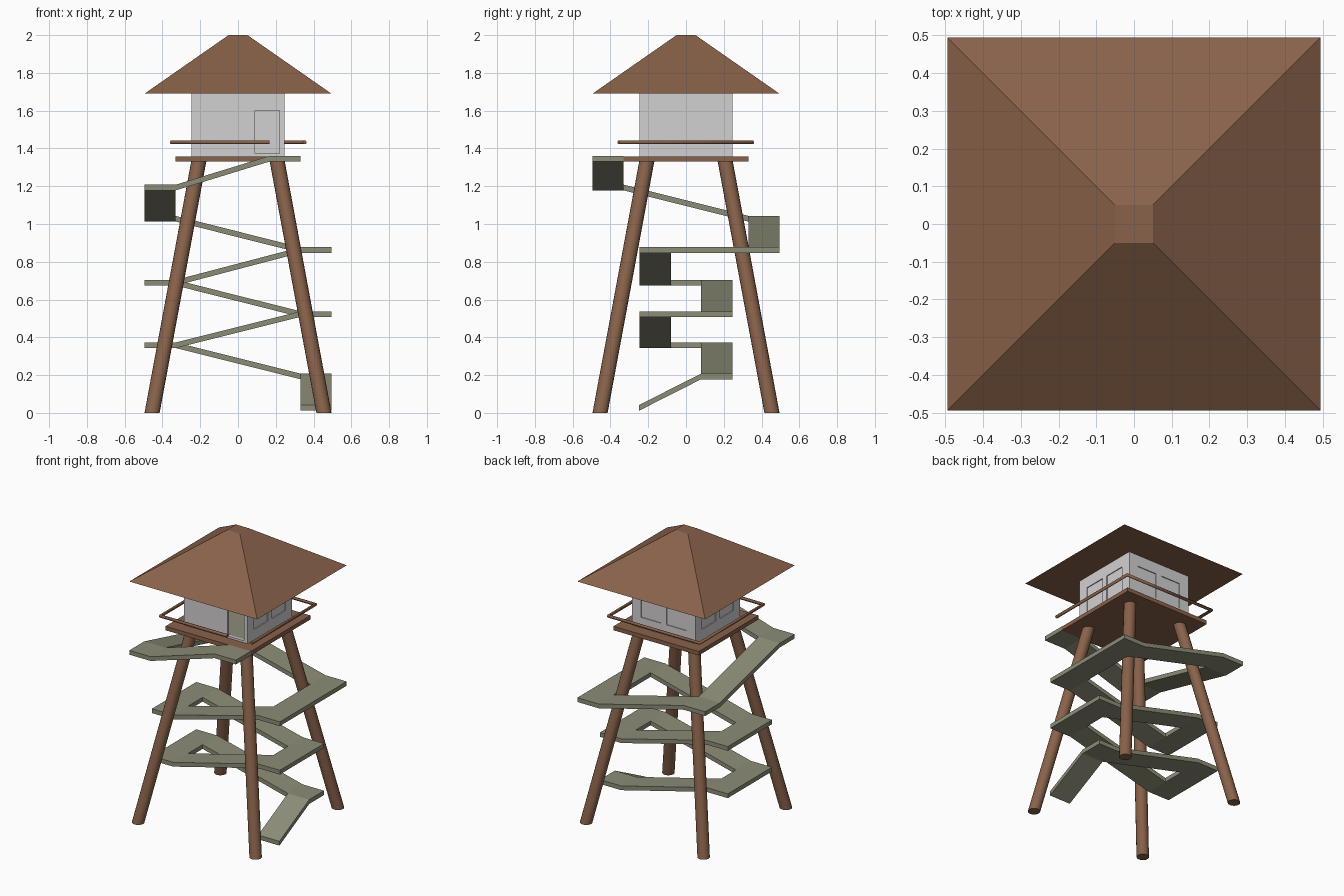
import bpy, bmesh, math
from mathutils import Vector, Matrix

if "Cube" in bpy.data.objects:
    bpy.data.objects.remove(bpy.data.objects["Cube"])


def material(name, rgb):
    m = bpy.data.materials.new(name)
    m.diffuse_color = (*rgb, 1)
    m.use_nodes = True
    m.node_tree.nodes["Principled BSDF"].inputs["Base Color"].default_value = m.diffuse_color
    return m


BROWN = material("brown wood", (0.25, 0.122, 0.068))
OLIVE = material("olive planks", (0.265, 0.265, 0.187))
GREY = material("pale grey walls", (0.65, 0.635, 0.635))


def finish(name, bm, mat):
    bmesh.ops.recalc_face_normals(bm, faces=bm.faces[:])
    me = bpy.data.meshes.new(name)
    bm.to_mesh(me)
    bm.free()
    me.materials.append(mat)
    ob = bpy.data.objects.new(name, me)
    bpy.context.collection.objects.link(ob)
    return ob


def add_box(bm, lo, hi, rot=0):
    lo, hi = Vector(lo), Vector(hi)
    mat = (Matrix.Rotation(rot, 4, 'Z') @ Matrix.Translation((lo + hi) / 2)
           @ Matrix.Diagonal((*(hi - lo), 1)))
    bmesh.ops.create_cube(bm, size=1, matrix=mat)


def box(name, lo, hi, mat):
    bm = bmesh.new()
    add_box(bm, lo, hi)
    return finish(name, bm, mat)


def loft(name, rings, mat):
    # skin between two rings of points and cap both ends
    bm = bmesh.new()
    a, b = [[bm.verts.new(p) for p in r] for r in rings]
    n = len(a)
    for i in range(n):
        j = (i + 1) % n
        bm.faces.new((a[i], a[j], b[j], b[i]))
    bm.faces.new(a)
    bm.faces.new(b)
    return finish(name, bm, mat)


def circle(cx, cy, z, r, n=16):
    return [(cx + r * math.cos(2 * math.pi * i / n),
             cy + r * math.sin(2 * math.pi * i / n), z) for i in range(n)]


def square(h, z):
    return [(-h, -h, z), (h, -h, z), (h, h, z), (-h, h, z)]


# Roof: truncated pyramid
loft("roof", (square(0.495, 1.69), square(0.05, 2.0)), BROWN)

# Splayed legs
for sx in (-1, 1):
    for sy in (-1, 1):
        leg = loft("leg", (circle(.455 * sx, .455 * sy, 0, .04),
                           circle(.207 * sx, .207 * sy, 1.335, .04)), BROWN)
        for p in leg.data.polygons:
            p.use_smooth = len(p.vertices) == 4

# Platform
box("platform", (-.33, -.33, 1.33), (.33, .33, 1.358), BROWN)

# Handrail, open at the stair landing
cu = bpy.data.curves.new("handrail", 'CURVE')
cu.dimensions = '3D'
cu.bevel_depth = 0.011
cu.bevel_resolution = 1
cu.use_fill_caps = True
R = 0.353
path = [(.167, -R), (-R, -R), (-R, R), (R, R), (R, -R)]
sp = cu.splines.new('POLY')
sp.points.add(len(path) - 1)
for pt, (x, y) in zip(sp.points, path):
    pt.co = (x, y, 1.432, 1)
cu.materials.append(BROWN)
bpy.context.collection.objects.link(bpy.data.objects.new("handrail", cu))

# Cabin: hollow box with a doorway and window openings
H, T = 0.247, 0.018
cabin = box("cabin_walls", (-H, -H, 1.35), (H, H, 1.69), GREY)
cavity = box("cavity_cutter", (-H + T, -H + T, 1.362), (H - T, H - T, 1.75), GREY)
WINDOWS = ((-.175, -.022), (.022, .175))
SIDES = (math.pi / 2, math.pi, -math.pi / 2)
bm, panes = bmesh.new(), bmesh.new()
add_box(bm, (.09, -H - .05, 1.372), (.22, -H + .05, 1.6))
for rot in SIDES:
    for a, b in WINDOWS:
        add_box(bm, (a, -H - .05, 1.43), (b, -H + .05, 1.61), rot)
        add_box(panes, (a - .004, -H + .006, 1.426),
                (b + .004, -H + .012, 1.614), rot)
openings = finish("opening_cutter", bm, GREY)
finish("window_panes", panes, GREY)
for cutter in (cavity, openings):
    mod = cabin.modifiers.new(cutter.name, 'BOOLEAN')
    mod.operation = 'DIFFERENCE'
    mod.solver = 'EXACT'
    mod.object = cutter
    cutter.hide_render = True
    cutter.hide_viewport = True
box("cabin_floor", (-H + T, -H + T, 1.361), (H - T, H - T, 1.37), OLIVE)

# Stairs: sloping flights between flat landings
A, B, TH = 0.33, 0.495, 0.03


def flight(axis, side, profile):
    # profile: (position along axis, top height); side: cross range
    def ring(s):
        pts = profile + [(u, z - TH) for u, z in reversed(profile)]
        return [(u, s, z) if axis == 'x' else (s, u, z) for u, z in pts]
    loft("stair_flight", (ring(side[0]), ring(side[1])), OLIVE)


def landing(x, y, top):
    box("stair_landing", (x[0], y[0], top - TH), (x[1], y[1], top), OLIVE)


Z = [.042, .208, .373, .538, .704, .877, 1.043, 1.208, 1.36]
EAST, WEST = (A, B), (-B, -A)
IN_BACK, IN_FRONT = (.08, .245), (-.245, -.08)
flight('y', EAST, [(-.248, Z[0]), (.08, Z[1])])
landing(EAST, IN_BACK, Z[1])
flight('x', IN_BACK, [(A, Z[1]), (-A, Z[2])])
landing(WEST, (-.245, .245), Z[2])
flight('x', IN_FRONT, [(-A, Z[2]), (A, Z[3])])
landing(EAST, (-.245, .245), Z[3])
flight('x', IN_BACK, [(A, Z[3]), (-A, Z[4])])
landing(WEST, (-.245, .245), Z[4])
flight('x', IN_FRONT, [(-A, Z[4]), (A, Z[5])])
landing(EAST, (-.245, B), Z[5])
flight('x', (A, B), [(A, Z[5]), (-A, Z[6])])
landing(WEST, (A, B), Z[6])
flight('y', WEST, [(A, Z[6]), (-A, Z[7])])
landing(WEST, (-B, -A), Z[7])
flight('x', (-B, -A), [(-A, Z[7]), (.165, Z[8])])
landing((.165, A), (-B, -A), Z[8])
